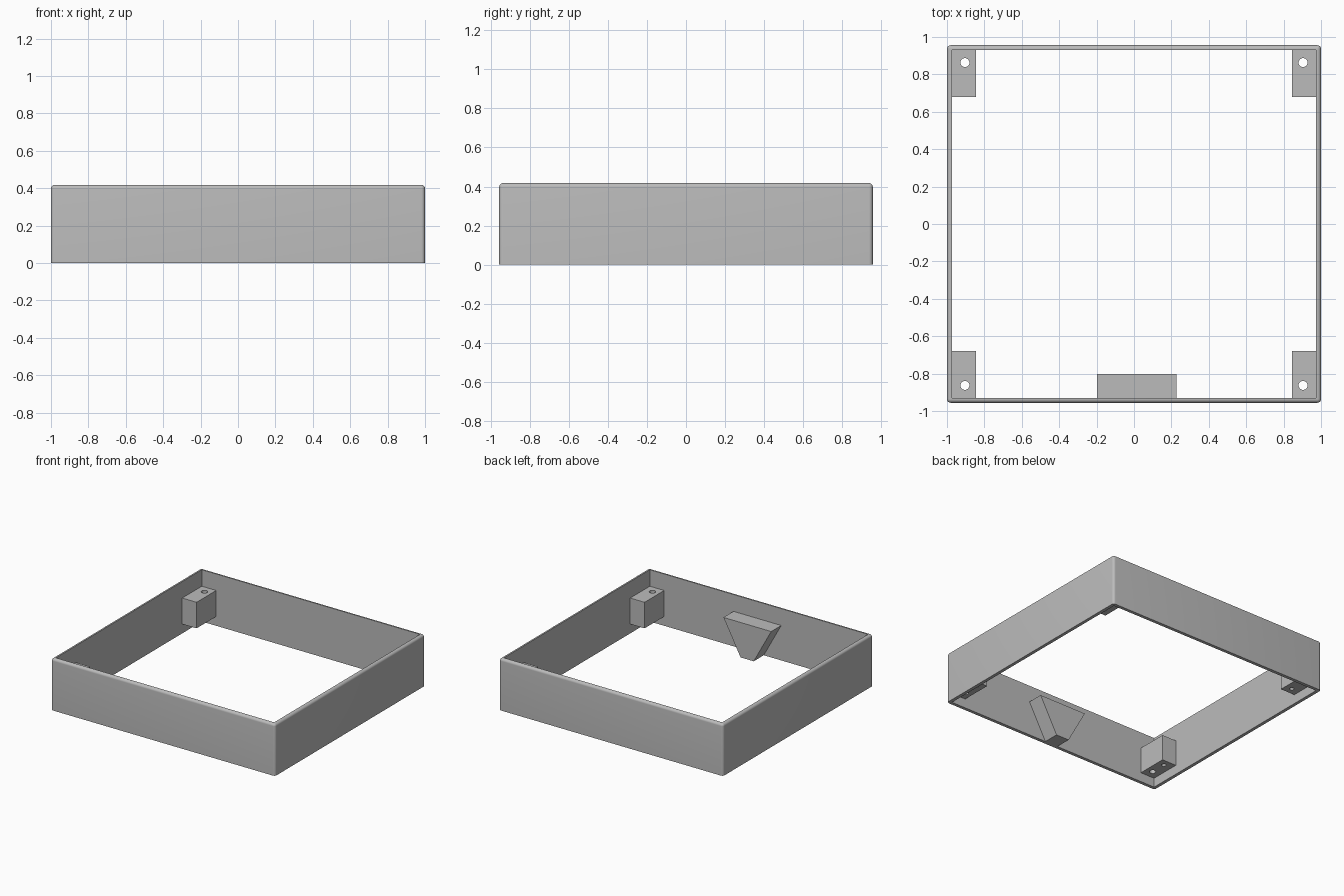
import bpy, bmesh, math
from mathutils import Matrix

if "Cube" in bpy.data.objects:
    bpy.data.objects.remove(bpy.data.objects["Cube"], do_unlink=True)

HX, HY, HEIGHT = 1.0, 0.956, 0.418   # outer half sizes and height
WALL, ROUND = 0.026, 0.02            # wall thickness, outer fillet
POST_BOTTOM, POST_TOP = 0.075, 0.285

GREY = (0.5, 0.5, 0.5, 1.0)
grey = bpy.data.materials.new("plain_grey")
grey.use_nodes = True
grey.diffuse_color = GREY
grey.node_tree.nodes["Principled BSDF"].inputs["Base Color"].default_value = GREY


def make_object(name, bm):
    bmesh.ops.remove_doubles(bm, verts=bm.verts, dist=1e-5)
    bmesh.ops.recalc_face_normals(bm, faces=bm.faces)
    mesh = bpy.data.meshes.new(name)
    bm.to_mesh(mesh)
    bm.free()
    mesh.materials.append(grey)
    obj = bpy.data.objects.new(name, mesh)
    bpy.context.collection.objects.link(obj)
    return obj


def activate(obj):
    bpy.ops.object.select_all(action='DESELECT')
    obj.select_set(True)
    bpy.context.view_layer.objects.active = obj


def smooth(obj):
    activate(obj)
    bpy.ops.object.shade_smooth_by_angle(angle=math.radians(35))


def rounded_ring(bm, inset, z, steps=6):
    """Rectangle loop inset from the outer wall, with matching corner rounding."""
    r = max(ROUND - inset, 0.0)
    ring = []
    for corner, (sx, sy) in enumerate([(1, 1), (-1, 1), (-1, -1), (1, -1)]):
        for i in range(steps + 1):
            a = math.pi / 2 * (corner + i / steps)
            ring.append(bm.verts.new((sx * (HX - inset - r) + r * math.cos(a),
                                      sy * (HY - inset - r) + r * math.sin(a), z)))
    return ring


# Frame: wall section swept around the rectangle, filleted on the outer top edge
section = [(0.0, 0.0)]
for i in range(7):
    a = math.pi / 2 * i / 6
    section.append((ROUND * (1 - math.cos(a)), HEIGHT - ROUND + ROUND * math.sin(a)))
section += [(WALL, HEIGHT), (WALL, 0.0)]
bm = bmesh.new()
rings = [rounded_ring(bm, inset, z) for inset, z in section]
for lower, upper in zip(rings, rings[1:] + rings[:1]):
    n = len(lower)
    for i in range(n):
        j = (i + 1) % n
        bm.faces.new((lower[i], lower[j], upper[j], upper[i]))
smooth(make_object("frame", bm))

# Corner posts: block set into the wall
x0, x1, y0, y1 = 0.846, HX - 0.013, 0.68, HY - 0.013
bm = bmesh.new()
bmesh.ops.create_cube(bm, size=1.0, matrix=Matrix.Translation(
    ((x0 + x1) / 2, (y0 + y1) / 2, (POST_BOTTOM + POST_TOP) / 2))
    @ Matrix.Diagonal((x1 - x0, y1 - y0, POST_TOP - POST_BOTTOM, 1)))
posts = make_object("corner_posts", bm)

# Screw hole through the post, and a smaller blind hole from below
bm = bmesh.new()
for y, radius, low, high in ((0.863, 0.024, 0.0, 0.4), (0.735, 0.017, 0.0, 0.2)):
    bmesh.ops.create_cone(bm, cap_ends=True, segments=24, radius1=radius, radius2=radius,
                          depth=high - low,
                          matrix=Matrix.Translation((0.904, y, (low + high) / 2)))
cutter = make_object("hole_cutter", bm)
cutter.hide_render = True
cut = posts.modifiers.new("holes", 'BOOLEAN')
cut.operation = 'DIFFERENCE'
cut.solver = 'EXACT'
cut.object = cutter
mirror = posts.modifiers.new("four_corners", 'MIRROR')
mirror.use_axis = (True, True, False)
mirror.use_mirror_merge = False
activate(posts)
for name in ("holes", "four_corners"):
    bpy.ops.object.modifier_apply(modifier=name)
bpy.data.objects.remove(cutter, do_unlink=True)
smooth(posts)

# Tapered bracket on the inside of the front wall
outline = [(-0.043, 0.0), (0.074, 0.0), (0.227, 0.282), (-0.199, 0.282)]
bm = bmesh.new()
face = bm.faces.new([bm.verts.new((x, -HY + 0.013, z)) for x, z in outline])
out = bmesh.ops.extrude_face_region(bm, geom=[face])
bmesh.ops.translate(bm, vec=(0, HY - 0.013 - 0.802, 0),
                    verts=[g for g in out["geom"] if isinstance(g, bmesh.types.BMVert)])
if not face.is_valid or len(bm.faces) < 6:
    bm.faces.new(bm.verts[:4])
make_object("front_bracket", bm)
